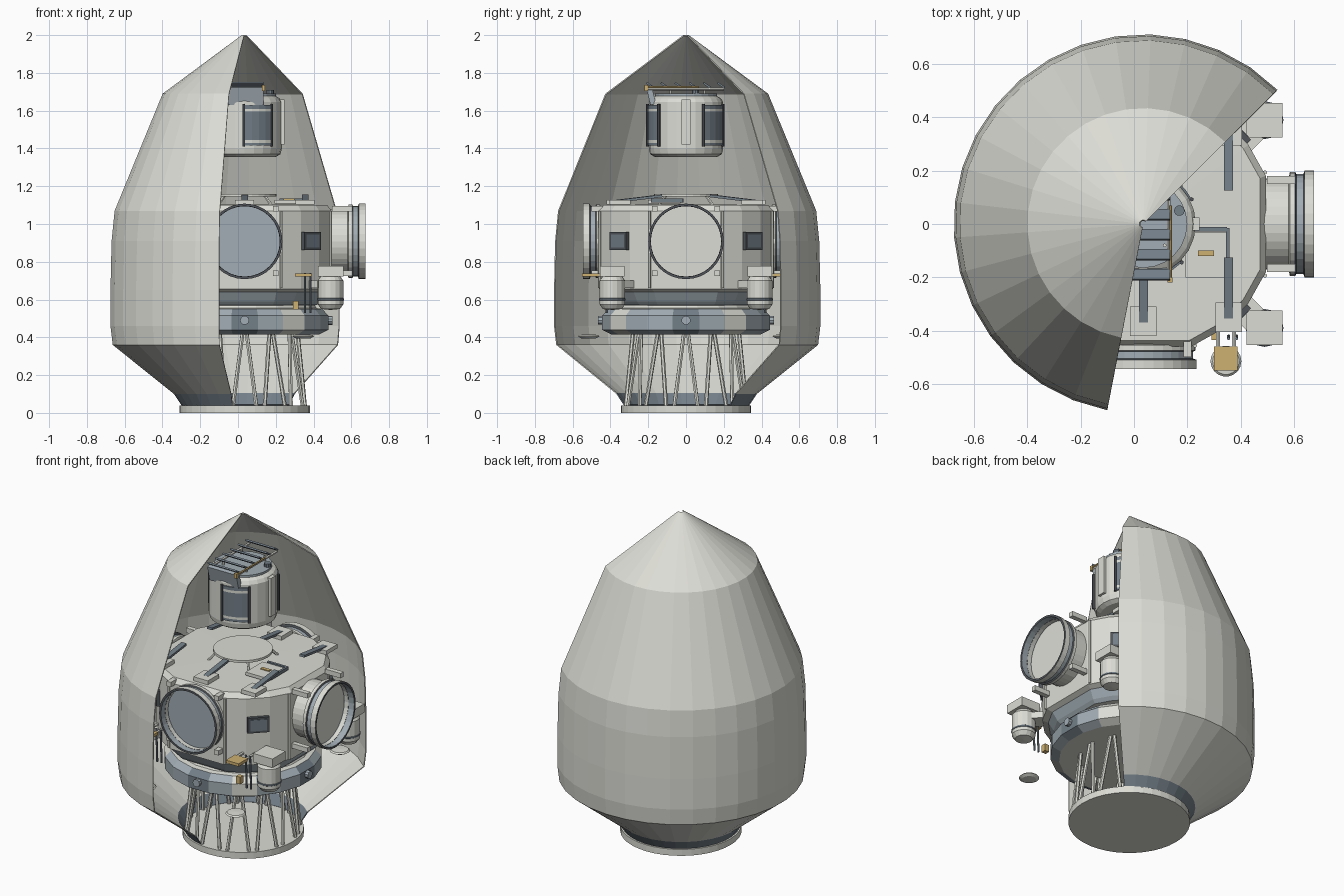
import bpy, bmesh
from math import pi, sin, cos, radians
from mathutils import Vector, Matrix

cube = bpy.data.objects.get("Cube")
if cube:
    bpy.data.objects.remove(cube)

AXIS = Vector((0.035, 0, 0))      # the craft's axis sits slightly off centre
UP = Vector((0, 0, 1))


def material(name, rgb):
    m = bpy.data.materials.new(name)
    m.use_nodes = True
    m.diffuse_color = (*rgb, 1)
    m.node_tree.nodes["Principled BSDF"].inputs["Base Color"].default_value = (*rgb, 1)
    return m


WHITE = material("warm white", (0.72, 0.72, 0.67))
PALE = material("pale blue grey", (0.36, 0.42, 0.46))
SLATE = material("slate blue", (0.17, 0.21, 0.245))
DARK = material("dark trim", (0.08, 0.09, 0.10))
GOLD = material("gold foil", (0.62, 0.44, 0.17))


def finish(name, bm, mats):
    me = bpy.data.meshes.new(name)
    bmesh.ops.recalc_face_normals(bm, faces=bm.faces)
    bm.to_mesh(me)
    bm.free()
    for m in mats:
        me.materials.append(m)
    ob = bpy.data.objects.new(name, me)
    ob.location = AXIS
    bpy.context.collection.objects.link(ob)
    return ob


def lathe(name, profile, angles, mats, bands="", at=(0, 0, 0), along=UP, closed=True):
    """Spin (radius, height) points; bands gives a material digit per profile step."""
    turn = UP.rotation_difference(Vector(along)).to_matrix()
    bm = bmesh.new()
    rings = []
    for r, h in profile:
        if r == 0:
            v = bm.verts.new(turn @ Vector((0, 0, h)) + Vector(at))
            rings.append([v] * len(angles))
        else:
            rings.append([bm.verts.new(turn @ Vector((r * cos(a), r * sin(a), h)) + Vector(at))
                          for a in angles])
    n = len(angles)
    for k, (lo, hi) in enumerate(zip(rings, rings[1:])):
        for i in range(n if closed else n - 1):
            j = (i + 1) % n
            corners = list(dict.fromkeys((lo[i], lo[j], hi[j], hi[i])))
            if len(corners) > 2:
                f = bm.faces.new(corners)
                f.material_index = int(bands[k]) if bands else 0
    return finish(name, bm, mats)


def circle(n, start=0.0):
    return [start + 2 * pi * i / n for i in range(n)]


def disc(name, r, z0, z1, at, mat, n=20, along=UP):
    return lathe(name, [(0, z0), (r, z0), (r, z1), (0, z1)], circle(n), [mat], at=at, along=along)


def box(name, at, size, mat, yaw=0.0, tilt=0.0):
    bm = bmesh.new()
    m = (Matrix.Translation(at) @ Matrix.Rotation(yaw, 4, 'Z')
         @ Matrix.Rotation(tilt, 4, 'X') @ Matrix.Diagonal((*size, 1)))
    bmesh.ops.create_cube(bm, size=1, matrix=m)
    return finish(name, bm, [mat])


def rods(name, pairs, r, mat, n=6):
    bm = bmesh.new()
    for a, b in pairs:
        a, b = Vector(a), Vector(b)
        m = Matrix.Translation((a + b) / 2) @ (b - a).to_track_quat('Z', 'Y').to_matrix().to_4x4()
        bmesh.ops.create_cone(bm, cap_ends=True, segments=n, radius1=r, radius2=r,
                              depth=(b - a).length, matrix=m)
    return finish(name, bm, [mat])


def polar(r, deg, z):
    return (r * cos(radians(deg)), r * sin(radians(deg)), z)


# Fairing shell with an open sector, and its dark lower collar
sweep = [radians(45 + 214 * i / 20) for i in range(21)]
shell = lathe("fairing_shell",
              [(0.335, 0.04), (0.375, 0.1), (0.7, 0.36), (0.712, 0.46), (0.712, 0.65),
               (0.706, 0.91), (0.69, 1.07), (0.435, 1.69), (0.015, 2.0)],
              sweep, [WHITE, SLATE], "10000000", closed=False)
thick = shell.modifiers.new("thickness", 'SOLIDIFY')
thick.thickness = 0.006
thick.offset = -1

# Base plate and zigzag truss
disc("base_plate", 0.345, 0, 0.04, (0, 0, 0), WHITE, 40)
struts = []
for i in range(12):
    for s in (-1, 1):
        struts.append((polar(0.325, 30 * i + 11 * s, 0.035), polar(0.28, 30 * i + 2 * s, 0.43)))
rods("truss_struts", struts, 0.011, WHITE)

# Lower equipment ring, with dark panels on the axes and one white panel per quadrant
ring = lathe("equipment_ring",
             [(0, 0.415), (0.4, 0.415), (0.45, 0.44), (0.45, 0.515), (0.415, 0.55),
              (0.385, 0.555), (0.37, 0.58), (0, 0.58)],
             circle(20, pi / 20), [WHITE, PALE, SLATE], "0111000")
for i, f in enumerate(p for p in ring.data.polygons if p.material_index == 1):
    f.material_index = (1, 0, 1, 1, 2)[i % 5]
for deg in (0, 90, 180, 270):
    disc("ring_thruster", 0.024, 0.43, 0.465, (0, 0, 0.49), PALE, 10, polar(1, deg, 0))

# Hub body, flat where the ports mount
hub = [radians(q + a) for q in (0, 90, 180, 270) for a in (-21.5, 21.5, 37, 53)]
lathe("hub_body",
      [(0, 0.56), (0.41, 0.57), (0.43, 0.59), (0.46, 0.64), (0.494, 0.655), (0.494, 1.07),
       (0.47, 1.1), (0, 1.105)], hub, [WHITE, PALE], "0110000")
rods("hub_edge_rails", [(polar(0.496, q + a, 0.66), polar(0.496, q + a, 1.07))
                        for q in (0, 90, 180, 270) for a in (-23, 23)], 0.008, WHITE)

# Docking ports: stepped white collars with dark grooves and lips, pale blue inside
port = [(0.17, 0.42), (0.17, 0.45), (0.195, 0.455), (0.195, 0.475), (0.186, 0.48),
        (0.186, 0.505), (0.2, 0.51), (0.2, 0.545), (0.187, 0.545), (0.187, 0.475), (0, 0.475)]
for deg, shift, floor in ((0, 0.095, 0), (90, 0, 1), (180, 0, 1), (270, 0, 1)):
    d = Vector(polar(1, deg, 0))
    pts = [(r, h + (shift if k else 0)) for k, (r, h) in enumerate(port)]
    lathe("docking_port", pts, circle(32), [WHITE, PALE, DARK], "000202021" + str(floor),
          at=(0, 0, 0.908), along=d)
    # Latches around the collar
    for s in (-1, 1):
        for z in (0.74, 1.08):
            p = d * (0.47 + shift / 2) + Vector((-d.y, d.x, 0)) * 0.165 * s
            box("port_latch", (p.x, p.y, z), (0.06 + shift / 2, 0.03, 0.03), WHITE, radians(deg))

# Square windows on the diagonal faces
for deg in (-45, 45, 135, 225):
    box("window_frame", polar(0.495, deg, 0.91), (0.03, 0.125, 0.095), DARK, radians(deg))
    box("window_pane", polar(0.508, deg, 0.91), (0.009, 0.095, 0.07), SLATE, radians(deg))

# Propellant pods, sensor arms and low floating dishes, in all four quadrants
for sx in (-1, 1):
    for sy in (-1, 1):
        pod = (0.455 * sx, 0.39 * sy, 0)
        lathe("pod_barrel",
              [(0, 0.545), (0.05, 0.55), (0.068, 0.575), (0.068, 0.595), (0.071, 0.597),
               (0.071, 0.605), (0.068, 0.607), (0.068, 0.7), (0.05, 0.725), (0, 0.725)],
              circle(16), [WHITE, SLATE], "000111000", at=pod)
        for f in bpy.context.collection.objects[-1].data.polygons:
            if f.center.z > 0.61:
                f.material_index = 0
        box("pod_cap", (pod[0], pod[1], 0.75), (0.135, 0.13, 0.055), WHITE)
        box("pod_bracket", (0.39 * sx, 0.33 * sy, 0.68), (0.09, 0.1, 0.04), WHITE, pi / 4 * sx * sy)

        arm = 0.31 * sx
        box("sensor_plate", (arm, 0.505 * sy, 0.73), (0.088, 0.09, 0.018), GOLD)
        rods("sensor_arms", [((arm + o, 0.36 * sy, 0.73), (arm + o, 0.5 * sy, 0.73))
                             for o in (-0.03, 0.03)], 0.009, WHITE)
        rods("sensor_posts", [((arm + o, 0.42 * sy, 0.53), (arm + o, 0.43 * sy, 0.74))
                              for o in (0.01, 0.04)], 0.006, SLATE)
        box("sensor_clip", (arm - 0.04, 0.42 * sy, 0.57), (0.03, 0.03, 0.045), GOLD)
        lathe("low_dish", [(0, 0.393), (0.04, 0.395), (0.058, 0.405), (0.05, 0.413), (0, 0.416)],
              circle(18), [WHITE], at=(arm, 0.515 * sy, 0))

# Roof hatch on short legs
disc("roof_hatch", 0.17, 1.145, 1.16, (0, 0, 0), WHITE, 28)
rods("hatch_legs", [(polar(0.2, a, 1.1), polar(0.15, a, 1.15)) for a in range(45, 360, 90)],
     0.008, WHITE)

# Hinged roof paddles
for x in (-0.32, 0, 0.32):
    for s in (-1, 1):
        y = 0.35 if x else 0.365
        box("paddle_mount", (x, y * s, 1.115), (0.1, 0.11, 0.025), WHITE)
        box("paddle_arm", (x, (y - 0.11) * s, 1.135), (0.034, 0.23, 0.014), SLATE, 0, -0.12 * s)

# Roof equipment tray
box("roof_tray", (0.235, -0.115, 1.118), (0.155, 0.17, 0.02), WHITE)
box("tray_label", (0.235, -0.11, 1.13), (0.06, 0.022, 0.008), GOLD)
box("tray_edge", (0.25, -0.02, 1.125), (0.13, 0.016, 0.02), SLATE)
box("tray_edge", (0.317, -0.1, 1.125), (0.014, 0.17, 0.02), SLATE)

# Upper module drum with three framed radiators
lathe("upper_drum",
      [(0, 1.355), (0.165, 1.355), (0.19, 1.37), (0.197, 1.4), (0.197, 1.645),
       (0.185, 1.665), (0.16, 1.68), (0, 1.68)], circle(24), [WHITE])
for mid in (-68, 50, 172):
    arc = [radians(mid - 22 + 44 * i / 4) for i in range(5)]
    lathe("drum_radiator",
          [(0.19, 1.415), (0.204, 1.415), (0.204, 1.43), (0.204, 1.445), (0.204, 1.595),
           (0.204, 1.61), (0.204, 1.63), (0.19, 1.63)], arc, [SLATE, WHITE], "0010100", closed=False)
    rods("radiator_frame", [(polar(0.204, mid + o, 1.41), polar(0.204, mid + o, 1.635))
                            for o in (-23, 23)], 0.008, DARK)
box("drum_side_box", polar(0.195, 0, 1.54), (0.03, 0.05, 0.24), WHITE)
disc("drum_cap", 0.165, 1.67, 1.69, (0, 0, 0), PALE, 24)
disc("drum_valve", 0.02, 1.66, 1.71, (0.135, 0.05, 0), SLATE, 10)

# Slatted rack above the drum, with a front box
box("rack_front_box", (0.0, -0.185, 1.68), (0.2, 0.03, 0.095), PALE, 0, 0.25)
rods("rack_rails", [((x, -0.205, 1.715), (x, 0.2, 1.715)) for x in (-0.095, 0.095)], 0.008, WHITE)
rods("rack_gold_rod", [((0.103, -0.21, 1.725), (0.103, 0.07, 1.725))], 0.006, GOLD)
box("rack_gold_clip", (0.1, -0.21, 1.72), (0.018, 0.018, 0.03), GOLD)
for i in range(6):
    box("rack_slat", (0, -0.19 + 0.075 * i, 1.735), (0.2, 0.045, 0.01), SLATE, 0, -0.6)
rods("rack_legs", [((x, y, 1.67), (x, y, 1.72)) for x in (-0.08, 0.08) for y in (-0.08, 0.1)],
     0.007, WHITE)
